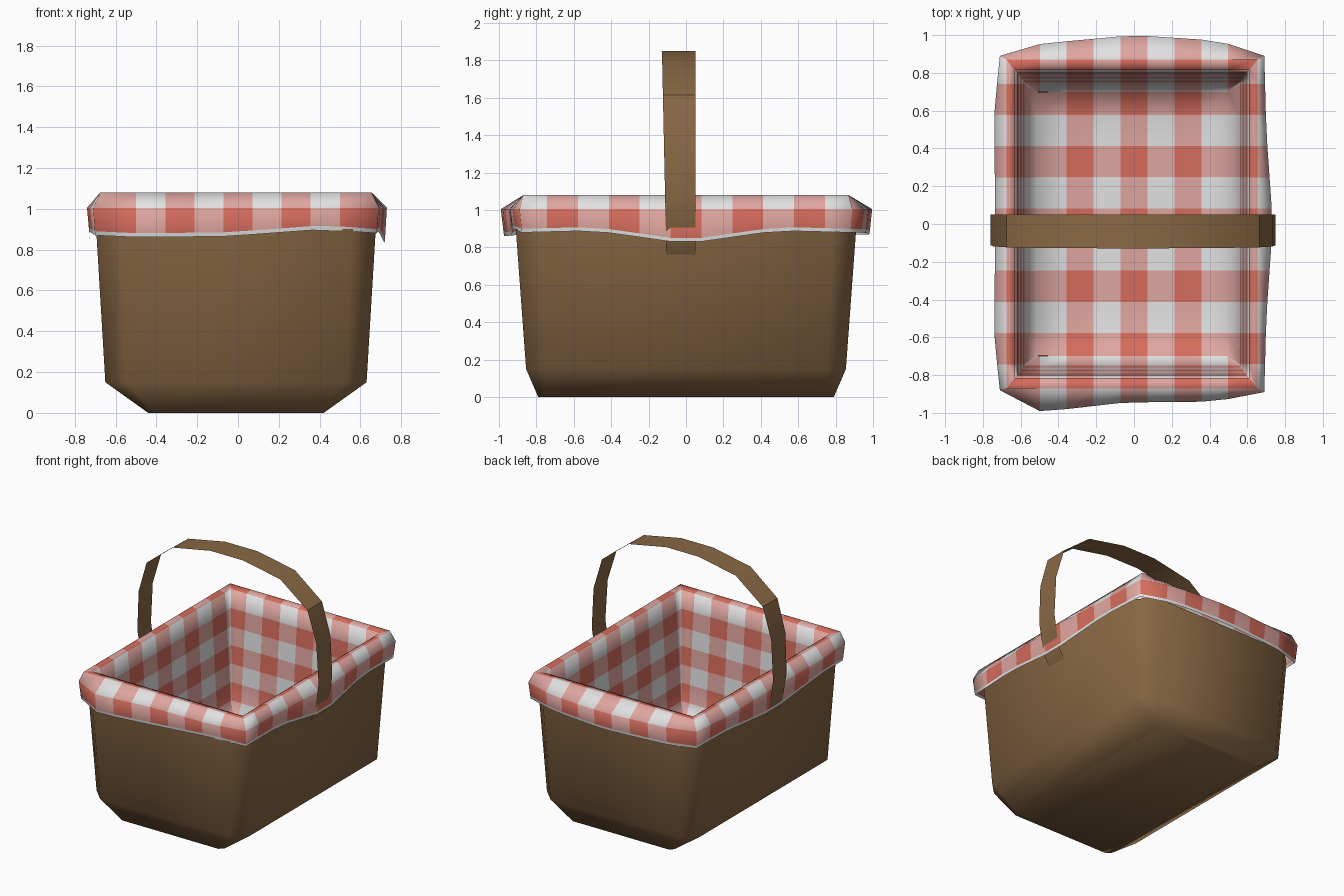
import bpy, bmesh, math
from mathutils import Vector

if "Cube" in bpy.data.objects:
    bpy.data.objects.remove(bpy.data.objects["Cube"])


def material(name, rgb):
    m = bpy.data.materials.new(name)
    m.diffuse_color = (*rgb, 1)
    m.use_nodes = True
    m.node_tree.nodes["Principled BSDF"].inputs["Base Color"].default_value = m.diffuse_color
    return m


BROWN = material("wicker brown", (0.25, 0.138, 0.058))
CLOTH = [material("cloth white", (0.76, 0.76, 0.76)),
         material("cloth pink", (0.74, 0.38, 0.35)),
         material("cloth red", (0.66, 0.15, 0.108))]


def finish(bm, name, mats, angle):
    me = bpy.data.meshes.new(name)
    bm.to_mesh(me)
    bm.free()
    ob = bpy.data.objects.new(name, me)
    bpy.context.collection.objects.link(ob)
    for m in mats:
        me.materials.append(m)
    bpy.ops.object.select_all(action='DESELECT')
    bpy.context.view_layer.objects.active = ob
    ob.select_set(True)
    bpy.ops.object.shade_smooth_by_angle(angle=math.radians(angle))
    return ob


# Basket body: rings of a rectangle with cut corners
def cut_rect(bm, hx, hy, c, z):
    pts = [(hx, -hy + c), (hx, hy - c), (hx - c, hy), (-hx + c, hy),
           (-hx, hy - c), (-hx, -hy + c), (-hx + c, -hy), (hx - c, -hy)]
    return [bm.verts.new((x - .01, y, z)) for x, y in pts]


bm = bmesh.new()
rings = [cut_rect(bm, *r) for r in ((0.43, 0.79, 0.03, 0), (0.64, 0.855, 0.1, 0.15),
                                    (0.685, 0.91, 0.12, 0.9))]
bm.faces.new(rings[0][::-1])
for a, b in zip(rings, rings[1:]):
    for i in range(8):
        j = (i + 1) % 8
        bm.faces.new((a[i], a[j], b[j], b[i]))
finish(bm, "basket_body", [BROWN], 60)

# Gingham cloth: rings from the hem, over the rim, down to the floor
STEP_X, STEP_Y = 0.1425, 0.165          # stripe widths
CUTS = ([STEP_X * (i - 3.5) for i in range(8)], [STEP_Y * (i - 4.5) for i in range(10)])


def sample(line, axis, c):
    """Point on a side polyline at coordinate c, kept between its ends."""
    lo, hi = sorted((line[0][axis], line[-1][axis]))
    c = min(max(c, lo + .004), hi - .004)
    for p, q in zip(line, line[1:]):
        t = (c - p[axis]) / (q[axis] - p[axis])
        if 0 <= t <= 1:
            break
    return Vector(p).lerp(Vector(q), t)


def ring(bm, sides):
    """Four side polylines, counter-clockwise from the front left corner."""
    out = []
    for k, line in enumerate(sides):
        cuts = CUTS[k % 2] if k < 2 else CUTS[k % 2][::-1]
        out.append(bm.verts.new(line[0]))
        out += [bm.verts.new(sample(line, k % 2, c)) for c in cuts]
    return out


def rect(hx, hy, z):
    c = [(-hx - .01, -hy, z), (hx - .01, -hy, z), (hx - .01, hy, z), (-hx - .01, hy, z)]
    return [(c[k], c[(k + 1) % 4]) for k in range(4)]


# uneven outer lip (x, y) and the drooping hem height of each point
LIP = [[(-.71, -.88, .87), (-.49, -.995, .86), (-.05, -.945, .865), (.43, -.94, .9), (.69, -.89, .88)],
       [(.69, -.89, .88), (.7, -.5, .89), (.735, 0, .82), (.7, .5, .89), (.69, .89, .88)],
       [(.69, .89, .88), (.45, .97, .88), (0, 1.0, .87), (-.49, .955, .87), (-.71, .89, .87)],
       [(-.71, .89, .87), (-.74, .6, .89), (-.735, 0, .83), (-.74, -.6, .89), (-.71, -.88, .87)]]


def lip(scale, dz=0, z=None):
    return [[(x * scale, y * scale, z if z else h + dz) for x, y, h in s] for s in LIP]


bm = bmesh.new()
profile = [(lip(.985), 0), (lip(.988, .02), 1), (lip(1, 0, 1.005), 0),
           (rect(.665, .87, 1.08), 1), (rect(.62, .815, 1.07), 0)]
for i in range(1, 7):   # inner walls
    t = i / 6
    profile.append((rect(.615 - .045 * t, .81 - .06 * t, 1.07 - .8 * t), i % 2))
profile.append((rect(.505, .70, .15), 0))
cols = [(i + 1) % 2 for i in range(9)] + [i % 2 for i in range(11)]
cols = cols + cols
rings = [ring(bm, p) for p, _ in profile]
N = len(cols)
for r in range(len(rings) - 1):
    a, b, row = rings[r], rings[r + 1], profile[r][1]
    for i in range(N):
        j = (i + 1) % N
        f = bm.faces.new((a[i], a[j], b[j], b[i]))
        f.material_index = 0 if r == 0 else cols[i] + row

# cloth floor: checked grid
xs = CUTS[0][:]
ys = [-.70] + CUTS[1][1:-1] + [.70]
xs[0], xs[-1] = -.515, .495
grid = [[bm.verts.new((x, y, .15 if x in (xs[0], xs[-1]) or abs(y) > .69 else .12))
         for y in ys] for x in xs]
for i in range(len(xs) - 1):
    for j in range(len(ys) - 1):
        f = bm.faces.new((grid[i][j], grid[i + 1][j], grid[i + 1][j + 1], grid[i][j + 1]))
        f.material_index = i % 2 + (j + 1) % 2
bmesh.ops.remove_doubles(bm, verts=bm.verts, dist=0.006)
finish(bm, "gingham_cloth", CLOTH, 100)

# Handle: flat strap bent into an arch
half = [(.665, .76), (.715, .85), (.75, 1.08), (.735, 1.38), (.665, 1.615), (.44, 1.79), (.13, 1.85)]
path = half + [(-x - .01, z) for x, z in half[::-1]]
bm = bmesh.new()
rows = [[bm.verts.new((x, -.105 - .013 * (z - .76) / .6, z)),
         bm.verts.new((x, .05, z))] for x, z in path]
for a, b in zip(rows, rows[1:]):
    bm.faces.new((a[0], a[1], b[1], b[0]))
finish(bm, "handle", [BROWN], 35)
